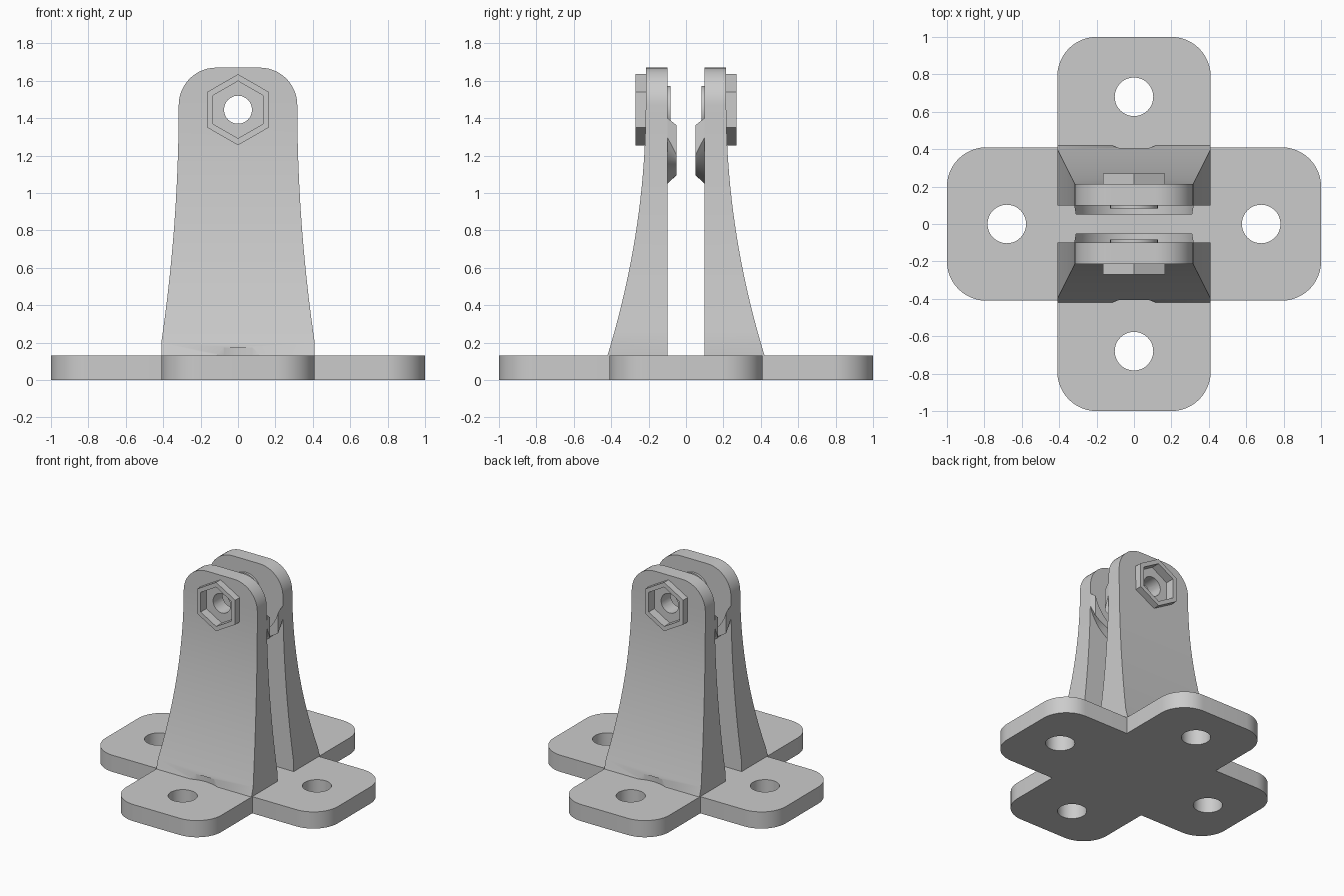
import bpy, bmesh
from math import sin, cos, pi, sqrt, radians
from mathutils import Vector

if "Cube" in bpy.data.objects:
    bpy.data.objects.remove(bpy.data.objects["Cube"])

grey = bpy.data.materials.new("light_grey")
grey.use_nodes = True
grey.diffuse_color = (0.6, 0.6, 0.6, 1)
grey.node_tree.nodes["Principled BSDF"].inputs["Base Color"].default_value = (0.6, 0.6, 0.6, 1)

PLATE = 0.13          # plate thickness
ARM = 0.41            # half width of plate arms
BOLT_Z = 1.445        # height of the bolt axis
INNER = 0.10          # inner face of each upright


def loft(name, rings):
    """Skin a list of equally long closed rings, with caps at both ends."""
    bm = bmesh.new()
    rows = [[bm.verts.new(p) for p in ring] for ring in rings]
    n = len(rows[0])
    for a, b in zip(rows, rows[1:]):
        for i in range(n):
            j = (i + 1) % n
            bm.faces.new((a[i], a[j], b[j], b[i]))
    bm.faces.new(rows[0])
    bm.faces.new(rows[-1])
    bmesh.ops.recalc_face_normals(bm, faces=bm.faces)
    mesh = bpy.data.meshes.new(name)
    bm.to_mesh(mesh)
    bm.free()
    mesh.materials.append(grey)
    obj = bpy.data.objects.new(name, mesh)
    bpy.context.collection.objects.link(obj)
    return obj


def prism_y(name, radius, y0, y1, sides):
    """Prism along y around the bolt axis, one corner pointing up."""
    angles = [2 * pi * i / sides for i in range(sides)]
    return loft(name, [[(radius * sin(a), y, BOLT_Z + radius * cos(a)) for a in angles]
                       for y in (y0, y1)])


def prism_z(name, x, y, radius, z0, z1, sides=48):
    angles = [2 * pi * i / sides for i in range(sides)]
    return loft(name, [[(x + radius * cos(a), y + radius * sin(a), z) for a in angles]
                       for z in (z0, z1)])


def cut(obj, cutter):
    """Subtract the cutter, bake the result and discard the cutter."""
    cutter.hide_render = True
    mod = obj.modifiers.new("cut", "BOOLEAN")
    mod.operation = "DIFFERENCE"
    mod.solver = "EXACT"
    mod.object = cutter
    deps = bpy.context.evaluated_depsgraph_get()
    mesh = bpy.data.meshes.new_from_object(obj.evaluated_get(deps))
    obj.modifiers.clear()
    obj.data = mesh
    bpy.data.objects.remove(cutter)


# Cross-shaped base plate with rounded arm ends
corner = 0.21
outline = []
for q in range(4):
    pts = [(ARM, -ARM)]
    for side, start in ((-1, -pi / 2), (1, 0)):
        for i in range(13):
            a = start + pi / 2 * i / 12
            pts.append((1 - corner + corner * cos(a),
                        side * (ARM - corner) + corner * sin(a)))
    c, s = round(cos(q * pi / 2)), round(sin(q * pi / 2))
    outline += [(x * c - y * s, x * s + y * c) for x, y in pts]
base = loft("base_plate", [[(x, y, z) for x, y in outline] for z in (0, PLATE)])
for x, y in ((1, 0), (-1, 0), (0, 1), (0, -1)):
    cut(base, prism_z("screw_cutter", 0.68 * x, 0.68 * y, 0.103, -0.1, 0.3))

# Flared upright with a rounded top
TOP, SHOULDER, HALF = 1.67, 1.47, 0.317


def flare(z, start):
    return min(1, max(0, (SHOULDER - z) / (SHOULDER - start))) ** 2


levels = [(PLATE, ARM), (0.2, ARM)]
for i in range(1, 21):
    z = 0.2 + (SHOULDER - 0.2) * i / 20
    levels.append((z, HALF + (ARM - HALF) * flare(z, 0.2)))
for i in range(1, 13):
    a = pi / 2 * i / 12
    levels.append((SHOULDER + 0.2 * sin(a), HALF - 0.2 + 0.2 * cos(a)))
rings = []
for z, w in levels:
    outer = 0.215 + 0.205 * flare(z, PLATE)
    rings.append([(-w, INNER, z), (w, INNER, z), (w, outer, z), (-w, outer, z)])
upright = loft("back_upright", rings)
cut(upright, prism_z("clearance_cutter", 0, 0.68, 0.285, PLATE - 0.05, 0.175))
cut(upright, prism_y("pocket_cutter", 0.153, 0.2, 0.4, 6))
cut(upright, prism_y("bolt_cutter", 0.075, 0, 0.4, 24))

# Hexagonal nut collar
collar = prism_y("back_nut_collar", 0.19, 0.21, 0.27, 6)
cut(collar, prism_y("pocket_cutter", 0.153, 0, 0.4, 6))

# Round hub on the inner face
hub = prism_y("back_hub", 0.127, 0.083, INNER, 48)
cut(hub, prism_y("bolt_cutter", 0.075, 0, 0.4, 24))

# Crescent ridge below the hub, hollow above and bevelled below
rings = []
for i in range(33):
    u = -1 + i / 16
    ring = []
    for y, half, centre, radius in ((INNER, 0.319, 1.376, 0.328), (0.05, 0.311, 1.61, 0.514)):
        x = half * u
        pair = [(x, y, centre - sqrt(radius ** 2 - x * x)),
                (x, y, BOLT_Z - sqrt(0.322 ** 2 - x * x))]
        ring += pair if y == INNER else pair[::-1]
    rings.append(ring)
ridge = loft("back_ridge", rings)

# Smooth the curves, keep the creases
parts = [upright, collar, hub, ridge]
bpy.ops.object.select_all(action="DESELECT")
for obj in parts + [base]:
    obj.select_set(True)
bpy.context.view_layer.objects.active = base
bpy.ops.object.shade_smooth_by_angle(angle=radians(25))

# Repeat the upright on the front, turned half around
for obj in parts:
    twin = obj.copy()
    twin.name = obj.name.replace("back", "front")
    twin.rotation_euler.z = pi
    bpy.context.collection.objects.link(twin)
